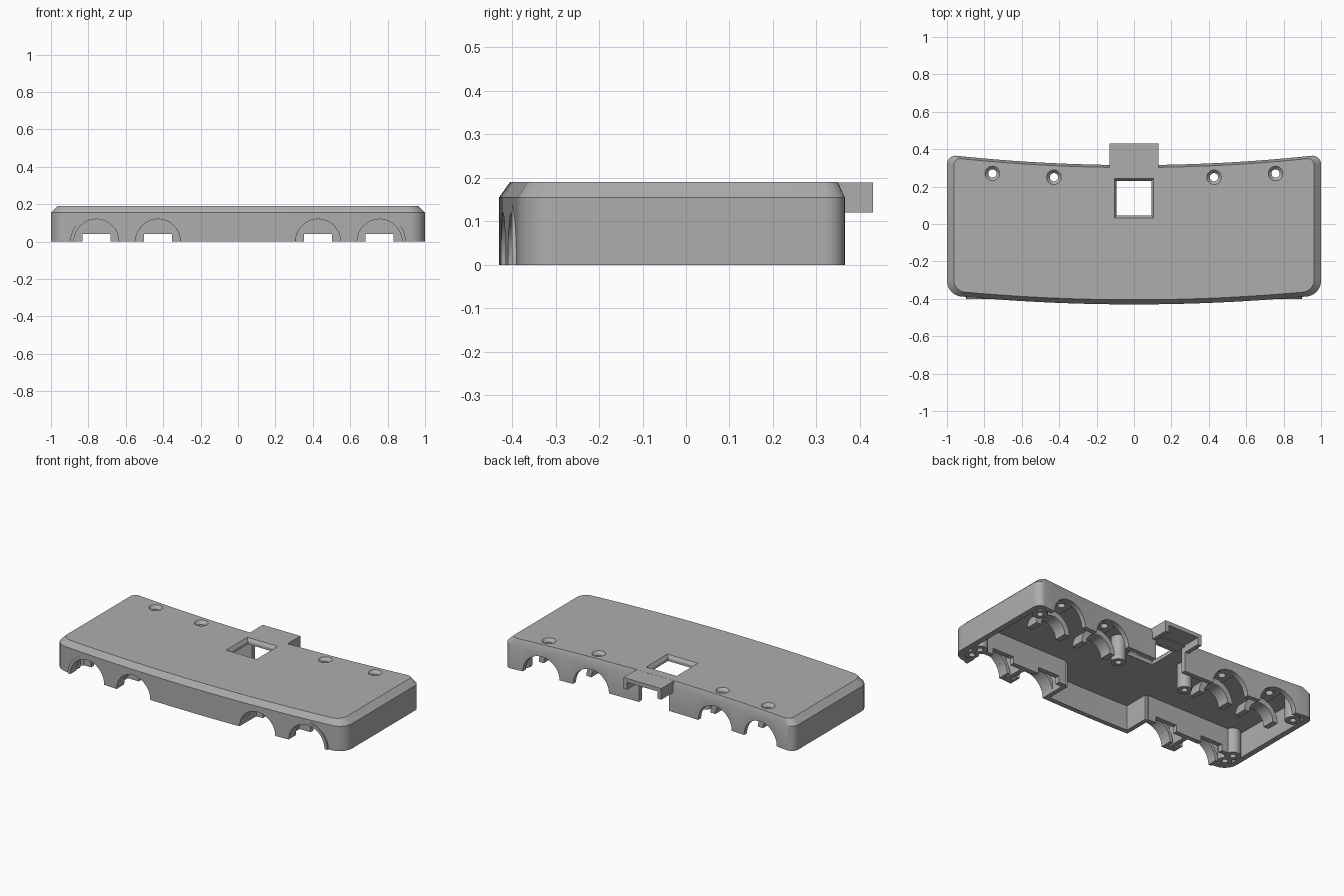
import bpy, bmesh, math
from mathutils import Matrix

if "Cube" in bpy.data.objects:
    bpy.data.objects.remove(bpy.data.objects["Cube"], do_unlink=True)

grey = bpy.data.materials.new("plain grey")
grey.use_nodes = True
colour = (0.42, 0.42, 0.42, 1)
grey.diffuse_color = colour
grey.node_tree.nodes["Principled BSDF"].inputs["Base Color"].default_value = colour

HOLES = (0.428, 0.757)      # cable channel centres, mirrored in x
CHANNEL = 0.12


def finish(name, bm):
    bmesh.ops.recalc_face_normals(bm, faces=bm.faces)
    mesh = bpy.data.meshes.new(name)
    bm.to_mesh(mesh)
    bm.free()
    mesh.materials.append(grey)
    ob = bpy.data.objects.new(name, mesh)
    bpy.context.collection.objects.link(ob)
    return ob


def loft(name, rings):
    """Closed solid through rings with equal point counts."""
    bm = bmesh.new()
    loops = [[bm.verts.new(p) for p in ring] for ring in rings]
    for a, b in zip(loops, loops[1:]):
        for i in range(len(a)):
            j = (i + 1) % len(a)
            bm.faces.new((a[i], a[j], b[j], b[i]))
    bm.faces.new(loops[0])
    bm.faces.new(loops[-1])
    return finish(name, bm)


def box(name, x0, x1, y0, y1, z0, z1):
    base = ((x0, y0), (x1, y0), (x1, y1), (x0, y1))
    return loft(name, [[(x, y, z) for x, y in base] for z in (z0, z1)])


def profile_y(name, pts, y0, y1):
    return loft(name, [[(x, y, z) for x, z in pts] for y in (y0, y1)])


def rod(name, centre, r0, r1, depth, along_y=False):
    bm = bmesh.new()
    m = Matrix.Translation(centre)
    if along_y:
        m = m @ Matrix.Rotation(math.pi / 2, 4, "X")
    bmesh.ops.create_cone(bm, cap_ends=True, segments=48, radius1=r0,
                          radius2=r1, depth=depth, matrix=m)
    return finish(name, bm)


def carve(target, cutter, keep=False):
    mod = target.modifiers.new("cut", "BOOLEAN")
    mod.operation, mod.solver, mod.object = "DIFFERENCE", "EXACT", cutter
    bpy.context.view_layer.objects.active = target
    bpy.ops.object.modifier_apply(modifier=mod.name)
    if not keep:
        bpy.data.objects.remove(cutter, do_unlink=True)


def back_y(x):
    return 0.315 + 0.055 * x * x


def front_y(x):
    return -0.43 + 0.05 * x * x


def outline(z, side, front, back, r_front, r_back):
    """Bowed slab outline with rounded corners, inset by the given amounts."""
    half = 1 - side
    pts = []
    xf, xb = half - r_front, half - r_back
    for i in range(25):
        x = xf * (i / 12 - 1)
        pts.append((x, front_y(x) + front, z))
    for i in range(1, 9):
        a = math.pi / 2 * (i / 8 - 1)
        pts.append((xf + r_front * math.cos(a),
                    front_y(xf) + front + r_front * (1 + math.sin(a)), z))
    for i in range(8):
        a = math.pi / 2 * i / 8
        pts.append((xb + r_back * math.cos(a),
                    back_y(xb) - back + r_back * (math.sin(a) - 1), z))
    for i in range(25):
        x = xb * (1 - i / 12)
        pts.append((x, back_y(x) - back, z))
    left = [(-x, y, z) for x, y, z in pts[25:41]]
    return pts + left[::-1]


# Hollow cover with a bevelled top edge
cover = loft("cover", [outline(0, 0, 0, 0, 0.085, 0.045),
                       outline(0.155, 0, 0, 0, 0.085, 0.045),
                       outline(0.19, 0.037, 0.025, 0.013, 0.065, 0.035)])
carve(cover, loft("cavity", [outline(z, 0.035, 0.03, 0.03, 0.06, 0.03)
                             for z in (-0.1, 0.155)]))

# Window in the top with a bevelled rim
wx, wy0, wy1 = 0.093, 0.045, 0.23
carve(cover, box("window_cut", -wx, wx, wy0, wy1, 0.1, 0.3))
rings = []
for grow, z in ((0, 0.172), (0.013, 0.191)):
    rings.append([(-wx - grow, wy0 - grow, z), (wx + grow, wy0 - grow, z),
                  (wx + grow, wy1 + grow, z), (-wx - grow, wy1 + grow, z)])
carve(cover, loft("window_rim_cut", rings))

# Opening in the back wall under the tab
carve(cover, box("tab_opening_cut", -0.105, 0.105, 0.25, 0.4, -0.1, 0.156))

# Back tab: plate with two side lips
box("tab_plate", -0.13, 0.13, 0.29, 0.43, 0.165, 0.1895)
for s in (-1, 1):
    box("tab_lip", *sorted((s * 0.105, s * 0.13)), 0.29, 0.43, 0.12, 0.1895)

for s in (-1, 1):
    side = "left" if s > 0 else "right"
    for x in HOLES:
        cx = s * x
        sy = 0.25 if x < 0.5 else 0.27
        # Arched cable openings through front and back walls
        for y in (-0.42, 0.42):
            carve(cover, rod("arch_cut", (cx, y, 0), CHANNEL, CHANNEL, 0.26, True))
        # Arched saddles inside the cover
        arc = [math.pi * i / 20 for i in range(21)]
        for part, y0, y1, inner, outer in (("front", -0.40, -0.34, 0.12, 0.14),
                                           ("back", 0.12, 0.2, 0.085, 0.12)):
            ring = [(cx + outer * math.cos(a), outer * math.sin(a)) for a in arc]
            ring += [(cx + inner * math.cos(a), inner * math.sin(a)) for a in arc[::-1]]
            profile_y(f"{side}_{part}_saddle", ring, y0, y1)
        # Screw pad with a countersunk screw hole
        pad = box(f"{side}_screw_pad", cx - 0.055, cx + 0.055, 0.19, 0.315, 0.12, 0.16)
        shaft = rod("screw_cut", (cx, sy, 0.1), 0.022, 0.022, 0.3)
        carve(pad, shaft, keep=True)
        carve(cover, shaft)
        carve(cover, rod("countersink_cut", (cx, sy, 0.181), 0.022, 0.04, 0.0204))

    # Inner cross plate notched for the cables
    plate = [(0.3, 0.16), (0.3, 0)]
    for x in HOLES:
        plate += [(x - 0.075, 0), (x - 0.075, 0.04), (x + 0.075, 0.04), (x + 0.075, 0)]
    plate += [(0.9, 0), (0.9, 0.16)]
    profile_y(f"{side}_cross_plate", [(s * x, z) for x, z in plate], -0.26, -0.23)

    # Partitions running back from the front wall
    for x in (0.295, 0.593):
        box(f"{side}_partition", s * x - 0.014, s * x + 0.014, -0.4, -0.24, 0, 0.16)

    # Standing posts with pilot holes
    for x, y, r in ((0.24, 0.15, 0.042), (0.92, -0.24, 0.045),
                    (0.92, 0.28, 0.045), (0.92, -0.31, 0.04)):
        post = rod(f"{side}_post", (s * x, y, 0.08), r, r, 0.16)
        carve(post, rod("pilot_cut", (s * x, y, 0), 0.018, 0.018, 0.2))

# Smooth the curves, keep edges crisp
bpy.ops.object.select_all(action="DESELECT")
for ob in bpy.context.scene.objects:
    if ob.type == "MESH":
        ob.select_set(True)
bpy.context.view_layer.objects.active = cover
bpy.ops.object.shade_smooth_by_angle(angle=math.radians(25))
